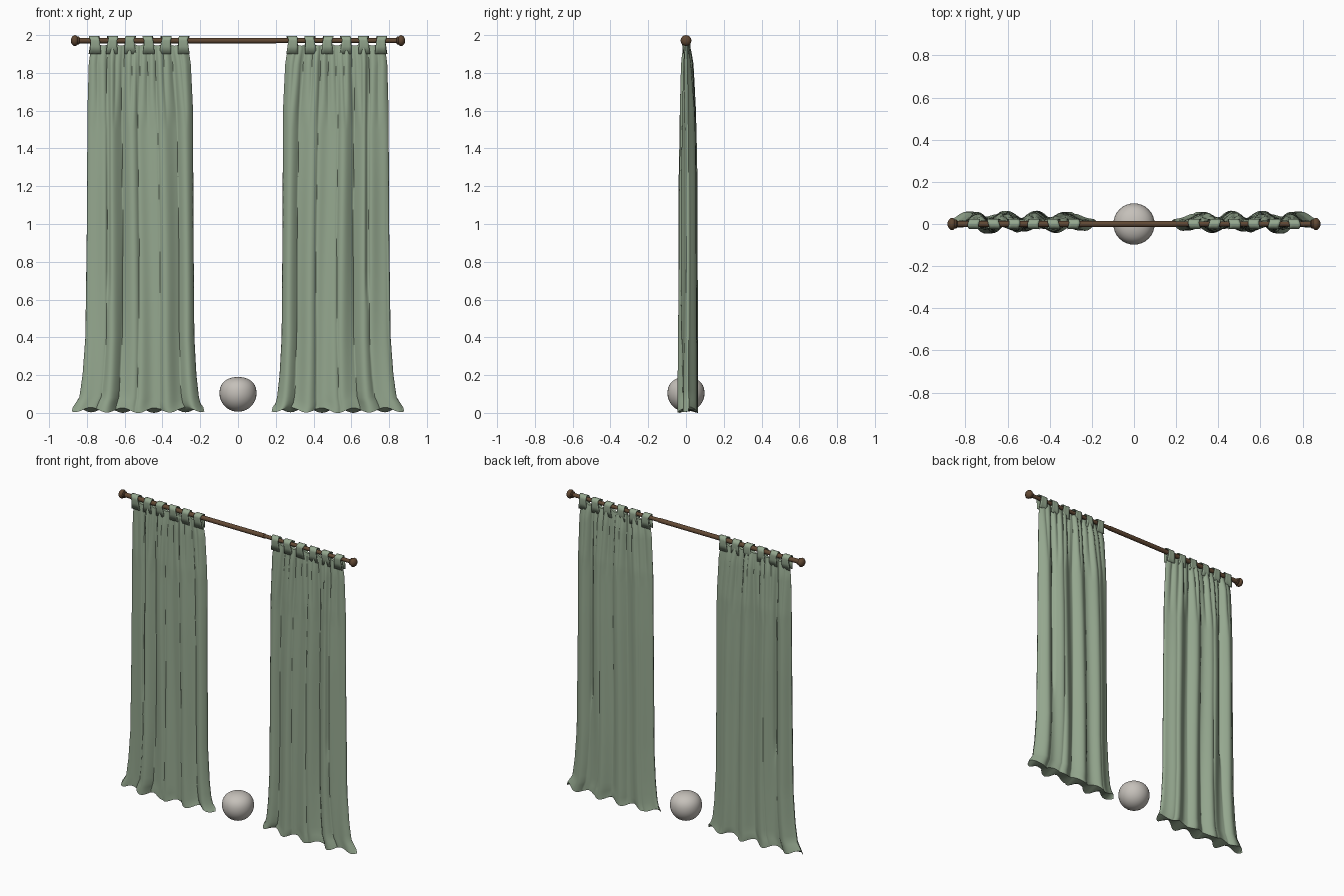
import bpy, bmesh
from math import sin, cos, pi, exp, radians

if "Cube" in bpy.data.objects:
    bpy.data.objects.remove(bpy.data.objects["Cube"])


def material(name, rgb):
    m = bpy.data.materials.new(name)
    m.use_nodes = True
    m.diffuse_color = (*rgb, 1)
    m.node_tree.nodes["Principled BSDF"].inputs["Base Color"].default_value = (*rgb, 1)
    return m


GREEN = material("sage cloth", (0.30, 0.39, 0.275))
WOOD = material("dark wood", (0.12, 0.066, 0.034))
STONE = material("pale grey", (0.56, 0.53, 0.49))
ROD_Z = 1.971


def finish(name, bm, mat, angle=50):
    bmesh.ops.recalc_face_normals(bm, faces=bm.faces)
    me = bpy.data.meshes.new(name)
    bm.to_mesh(me)
    bm.free()
    me.materials.append(mat)
    ob = bpy.data.objects.new(name, me)
    bpy.context.collection.objects.link(ob)
    bpy.ops.object.select_all(action='DESELECT')
    ob.select_set(True)
    bpy.context.view_layer.objects.active = ob
    bpy.ops.object.shade_smooth_by_angle(angle=radians(angle))
    return ob


def skin(bm, rings):
    """Bridge closed rings of points and cap both ends."""
    rows = [[bm.verts.new(p) for p in ring] for ring in rings]
    n = len(rows[0])
    for a, b in zip(rows, rows[1:]):
        for i in range(n):
            j = (i + 1) % n
            bm.faces.new((a[i], a[j], b[j], b[i]))
    return rows


def lathe_x(bm, profile, sides):
    rows = skin(bm, [[(x, r * cos(2 * pi * i / sides), ROD_Z + r * sin(2 * pi * i / sides))
                      for i in range(sides)] for x, r in profile])
    bm.faces.new(rows[0])
    bm.faces.new(rows[-1])


def lerp(table, z):
    for (z0, a), (z1, b) in zip(table, table[1:]):
        if z <= z1:
            return a + (b - a) * (z - z0) / (z1 - z0)
    return table[-1][1]


# Panel outline by height: outer edge, inner edge, depth scale
OUTER = [(0, .88), (.03, .865), (.08, .84), (.2, .823), (.4, .808), (1, .80), (1.6, .797), (1.85, .79), (1.96, .775)]
INNER = [(0, .178), (.03, .195), (.08, .207), (.2, .22), (.4, .231), (1, .236), (1.6, .238), (1.85, .25), (1.96, .268)]
DEPTH = [(0, 1), (1.2, .95), (1.6, .8), (1.85, .52), (1.96, .25)]
TABS = [.287 + .0945 * i for i in range(6)]
COLS = 130


def bump(x, c, w):
    return exp(-((x - c) / w) ** 2)


def cloth_point(t, z, side):
    """Point on the front (-1) or back (+1) layer of the right-hand panel."""
    x = lerp(INNER, z) + t * (lerp(OUTER, z) - lerp(INNER, z))
    u = 2 * t - 1
    edge = (1 - u ** 6) ** 0.5 if abs(u) < 1 else 0
    gather = min(1, max(0, (z - 1.5) / .4))
    # Broad drape folds with rounded ridges and tight valleys
    ridge = abs(sin(pi * (6 * t + .07 * sin(2.2 * z) + .12 * sin(9 * t)))) ** .7
    drape = sin(2 * pi * 4.2 * t + .6 * sin(1.7 * z + 3 * t))
    if side < 0:
        y = .002 - .020 * ridge - .028 * (.5 + .5 * drape)
    else:
        y = .022 + .012 * ridge + .030 * (.5 - .5 * drape)
    # Long tucked crease that stops above the hem
    if z > .6:
        y -= side * .016 * min(1, (z - .6) * 12) * bump(x, .685, .009)
    # Puckers under the heading
    pucker = abs(sin(pi * 12 * t + .5 * sin(5 * z + 7 * t)))
    y += side * gather * .026 * (pucker - .5)
    mid = .012 * min(1, lerp(DEPTH, z) * 1.2)
    y = mid + (y - .012) * lerp(DEPTH, z) * edge
    # Scalloped heading and lifted hem
    if z > 1.9:
        near = max(bump(x, c, .03) for c in TABS)
        z -= .018 * (1 - near) * (z - 1.9) / .06
    if z < .12:
        lift = .012 + .013 * sin(2 * pi * 4.2 * t + 1) * side + .006 * abs(u)
        z += max(0, lift) * (1 - z / .12)
    return x, y, z


def build_panel(name, sign):
    bm = bmesh.new()
    levels = [0, .012, .03, .055, .08, .12, .16, .2, .27, .34] + [.4 + .07 * i for i in range(16)]
    levels += [1.5 + .023 * i for i in range(21)]
    rings = []
    for z in levels:
        ring = [cloth_point(i / COLS, z, -1) for i in range(COLS + 1)]
        ring += [cloth_point(i / COLS, z, 1) for i in range(COLS - 1, 0, -1)]
        rings.append([(sign * x, y, zz) for x, y, zz in ring])
    rows = skin(bm, rings)
    # Close hem and heading with strips across the thickness
    n = 2 * COLS
    for row in (rows[0], rows[-1]):
        for i in range(COLS):
            quad = [row[i], row[i + 1], row[(n - i - 1) % n], row[(n - i) % n]]
            bm.faces.new(list(dict.fromkeys(quad)))
    return finish(name, bm, GREEN, 60)


def build_tabs(name, sign):
    """Cloth loops over the rod, each pinched in the middle."""
    bm = bmesh.new()
    for k, c in enumerate(TABS):
        path = [(-.012, 1.90), (-.017, 1.94)]
        path += [(-.023 * cos(pi * i / 10), ROD_Z + .023 * sin(pi * i / 10)) for i in range(11)]
        path += [(.021, 1.94), (.016, 1.90)]
        strips = []
        for f in (-1, -.5, 0, .5, 1):
            pts = []
            for i, (y, z) in enumerate(path):
                flare = 1 + .25 * abs(z - ROD_Z) / .06
                wob = .004 * sin(k * 2.1 + i * .6)
                pull = 1 - .08 * (1 - f * f)
                pts.append(bm.verts.new((sign * (c + f * .024 * flare + wob), y * pull, min(z, 1.994))))
            strips.append(pts)
        for a, b in zip(strips, strips[1:]):
            for i in range(len(path) - 1):
                bm.faces.new((a[i], a[i + 1], b[i + 1], b[i]))
    ob = finish(name, bm, GREEN, 60)
    solid = ob.modifiers.new("cloth thickness", 'SOLIDIFY')
    solid.thickness = .004
    solid.offset = 0


for label, s in (("left", 1), ("right", -1)):
    build_panel(label + "_curtain", s)
    build_tabs(label + "_curtain_tabs", s)
    # Turned finial
    bm = bmesh.new()
    lathe_x(bm, [(s * x, r) for x, r in
                 ((.838, .015), (.842, .021), (.85, .021), (.853, .025), (.861, .029),
                  (.869, .028), (.878, .021), (.884, .010))], 16)
    finish(label + "_finial", bm, WOOD, 35)

# Rod with a thicker outer tube and a slimmer inner one
bm = bmesh.new()
lathe_x(bm, [(-.845, .015), (.2, .015), (.2, .0125), (.845, .0125)], 16)
finish("curtain_rod", bm, WOOD, 40)

# Ball with a flattened crown and a slight point below
bm = bmesh.new()
bmesh.ops.create_uvsphere(bm, u_segments=32, v_segments=20, radius=.098)
for v in bm.verts:
    if v.co.z > 0:
        h = v.co.z / .098
        v.co.z = .086 * h ** .9
        swell = 1 + .10 * h * h
        v.co.x *= swell
        v.co.y *= swell
    v.co.z += .104
finish("floor_ball", bm, STONE, 60)
